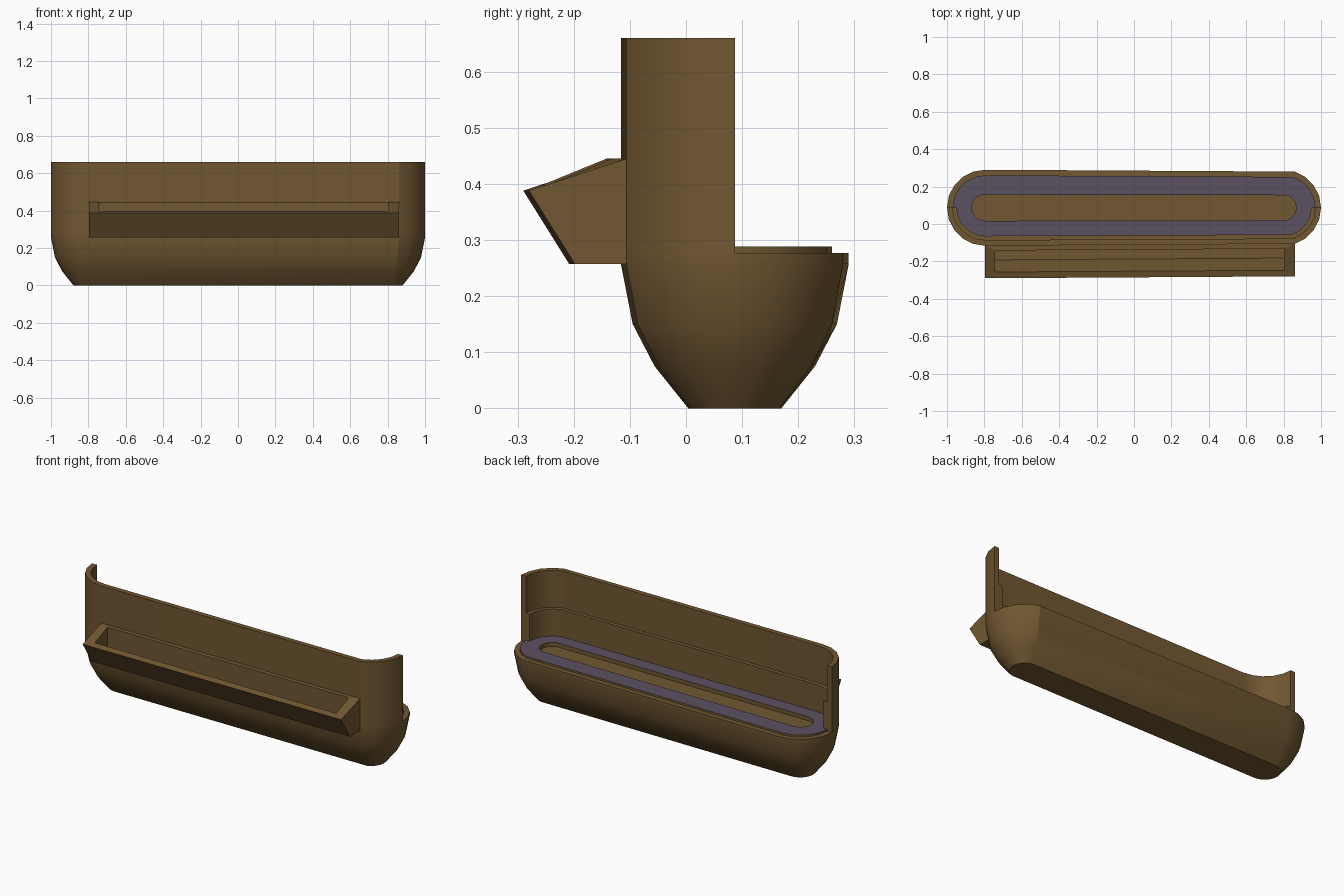
import bpy, bmesh, math

if "Cube" in bpy.data.objects:
    bpy.data.objects.remove(bpy.data.objects["Cube"])

YC, CX, SEG = 0.087, 0.797, 20


def material(name, rgb):
    m = bpy.data.materials.new(name)
    m.diffuse_color = (*rgb, 1)
    m.use_nodes = True
    m.node_tree.nodes["Principled BSDF"].inputs["Base Color"].default_value = m.diffuse_color
    return m


BROWN = material("brown", (0.165, 0.095, 0.031))
PURPLE = material("dull_purple", (0.105, 0.083, 0.12))


def finish(bm, name, mat):
    bmesh.ops.recalc_face_normals(bm, faces=bm.faces)
    me = bpy.data.meshes.new(name)
    bm.to_mesh(me)
    bm.free()
    me.materials.append(mat)
    ob = bpy.data.objects.new(name, me)
    bpy.context.collection.objects.link(ob)
    bpy.ops.object.select_all(action='DESELECT')
    ob.select_set(True)
    bpy.context.view_layer.objects.active = ob
    bpy.ops.object.shade_smooth_by_angle(angle=math.radians(22))
    return ob


# A 20-sided circle whose left half is pulled away from the right half
def ring(bm, r, z, steps):
    out = []
    for k in steps:
        a = 2 * math.pi * k / SEG
        cx = -CX if 5 <= k <= 15 else CX
        out.append(bm.verts.new((cx + r * math.cos(a), YC + r * math.sin(a), z)))
    return out


def loft(name, profile, mat, steps, loop=False, cap_first=False, cap_last=False):
    """Join rings of (radius, height); loop closes the cross-section."""
    bm = bmesh.new()
    rows = [ring(bm, r, z, steps) for r, z in profile]
    closed = len(steps) == SEG
    n = len(steps)
    for a, b in zip(rows, rows[1:]):
        for i in range(n if closed else n - 1):
            j = (i + 1) % n
            bm.faces.new((a[i], a[j], b[j], b[i]))
    if loop:
        for i in range(n - 1):
            bm.faces.new((rows[-1][i], rows[-1][i + 1], rows[0][i + 1], rows[0][i]))
        bm.faces.new([r[0] for r in rows])
        bm.faces.new([r[-1] for r in rows])
    if cap_first:
        bm.faces.new(rows[0])
    if cap_last:
        bm.faces.new(rows[-1])
    return finish(bm, name, mat)


FULL, FRONT = range(SEG), range(10, 21)

# Rounded basin with a stepped rim
loft("basin", [(0.083, 0), (0.143, 0.075), (0.182, 0.15), (0.203, 0.257),
               (0.203, 0.277), (0.173, 0.277), (0.173, 0.288)], BROWN, FULL, cap_first=True)
# Tall front wall with inner ledge
loft("front_wall", [(0.203, 0.277), (0.203, 0.66), (0.173, 0.66), (0.173, 0.445),
                    (0.15, 0.445), (0.15, 0.277)], BROWN, FRONT, loop=True)
# Purple inner ring and the recessed floor inside it
loft("inner_ring", [(0.173, 0.288), (0.07, 0.288)], PURPLE, FULL)
loft("recessed_floor", [(0.07, 0.288), (0.07, 0.265)], BROWN, FULL, cap_last=True)

# Front tray: outer section and pocket section, each as (y, z)
outer = [(-0.116, 0.445), (-0.29, 0.388), (-0.208, 0.257), (-0.116, 0.257)]
pocket = [(-0.142, 0.445), (-0.257, 0.398), (-0.192, 0.29), (-0.142, 0.29)]
bm = bmesh.new()


def section(x, pts):
    dy = 0.01 * (x + 0.797) / 1.66
    return [bm.verts.new((x, y + dy, z)) for y, z in pts]


ol, orr = section(-0.797, outer), section(0.86, outer)
pl, pr = section(-0.742, pocket), section(0.805, pocket)
for l, r in ((ol, orr), (pl, pr)):
    for i in (1, 2, 3):
        j = (i + 1) % 4
        bm.faces.new((l[i], l[j], r[j], r[i]))
    bm.faces.new(l)
    bm.faces.new(r)
# Tray rim
bm.faces.new((ol[0], orr[0], pr[0], pl[0]))
bm.faces.new((ol[1], orr[1], pr[1], pl[1]))
bm.faces.new((ol[0], ol[1], pl[1], pl[0]))
bm.faces.new((orr[0], orr[1], pr[1], pr[0]))
tray = finish(bm, "front_tray", BROWN)
for p in tray.data.polygons:
    p.use_smooth = False
